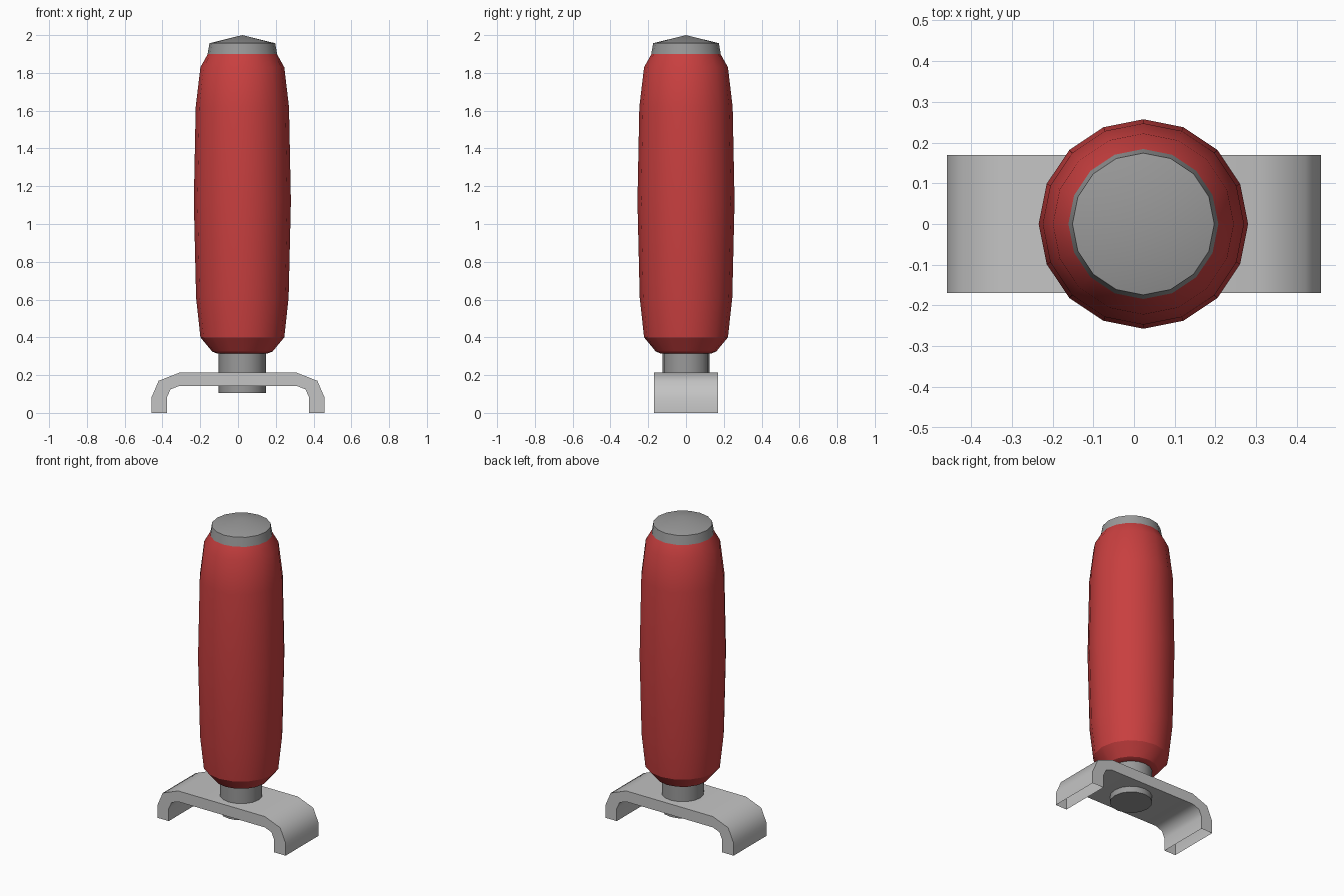
import bpy, bmesh
from math import pi, radians, sin, cos

cube = bpy.data.objects.get("Cube")
if cube:
    bpy.data.objects.remove(cube, do_unlink=True)

AXIS_X = 0.023   # the grip sits slightly off the bracket centre
SIDES = 16


def material(name, rgb):
    mat = bpy.data.materials.new(name)
    mat.use_nodes = True
    color = (*rgb, 1)
    mat.diffuse_color = color
    mat.node_tree.nodes["Principled BSDF"].inputs["Base Color"].default_value = color
    return mat


def finish(name, bm, mat, angle):
    bmesh.ops.recalc_face_normals(bm, faces=bm.faces)
    mesh = bpy.data.meshes.new(name)
    bm.to_mesh(mesh)
    bm.free()
    mesh.materials.append(mat)
    obj = bpy.data.objects.new(name, mesh)
    bpy.context.collection.objects.link(obj)
    bpy.ops.object.select_all(action="DESELECT")
    obj.select_set(True)
    bpy.context.view_layer.objects.active = obj
    bpy.ops.object.shade_smooth_by_angle(angle=radians(angle))
    return obj


def lathe(name, profile, mat, angle):
    """Turn (radius, z) points round the grip axis; radius 0 makes a pole."""
    bm = bmesh.new()
    rings = []
    for r, z in profile:
        count = SIDES if r else 1
        rings.append([bm.verts.new((AXIS_X + r * cos(2 * pi * i / SIDES),
                                    r * sin(2 * pi * i / SIDES), z))
                      for i in range(count)])
    for low, high in zip(rings, rings[1:]):
        for i in range(SIDES):
            j = (i + 1) % SIDES
            corners = [low[i % len(low)], low[j % len(low)],
                       high[j % len(high)], high[i % len(high)]]
            bm.faces.new(list(dict.fromkeys(corners)))
    return finish(name, bm, mat, angle)


red = material("grip red", (0.58, 0.05, 0.05))
dark_steel = material("dark steel", (0.32, 0.32, 0.32))
light_steel = material("light steel", (0.55, 0.55, 0.55))

# Barrel-shaped grip
lathe("grip", [(0.12, 0.315), (0.135, 0.315), (0.16, 0.325), (0.222, 0.40),
               (0.245, 0.61), (0.257, 1.12), (0.247, 1.62), (0.222, 1.83),
               (0.18, 1.905), (0, 1.905)], red, 23.5)

# Cap with a shallow cone
lathe("end_cap", [(0.184, 1.90), (0.174, 1.957), (0, 2.0)], dark_steel, 30)

# Stem through the bracket
lathe("stem", [(0, 0.105), (0.125, 0.105), (0.125, 0.33)], dark_steel, 30)

# Bent strap bracket, mirrored left to right, with open feet
outer = [(0.459, 0), (0.459, 0.08), (0.42, 0.17), (0.31, 0.213)]
inner = [(0.377, 0), (0.377, 0.08), (0.357, 0.125), (0.31, 0.143)]
arches = [half + [(-x, z) for x, z in reversed(half)] for half in (outer, inner)]
bm = bmesh.new()
walls = [[[bm.verts.new((x, y, z)) for x, z in arch] for arch in arches]
         for y in (-0.169, 0.169)]
(front_out, front_in), (back_out, back_in) = walls
for a, b in ((front_out, back_out), (back_in, front_in),
             (front_in, front_out), (back_out, back_in)):
    for i in range(len(a) - 1):
        bm.faces.new((a[i], a[i + 1], b[i + 1], b[i]))
finish("bracket", bm, light_steel, 50)
